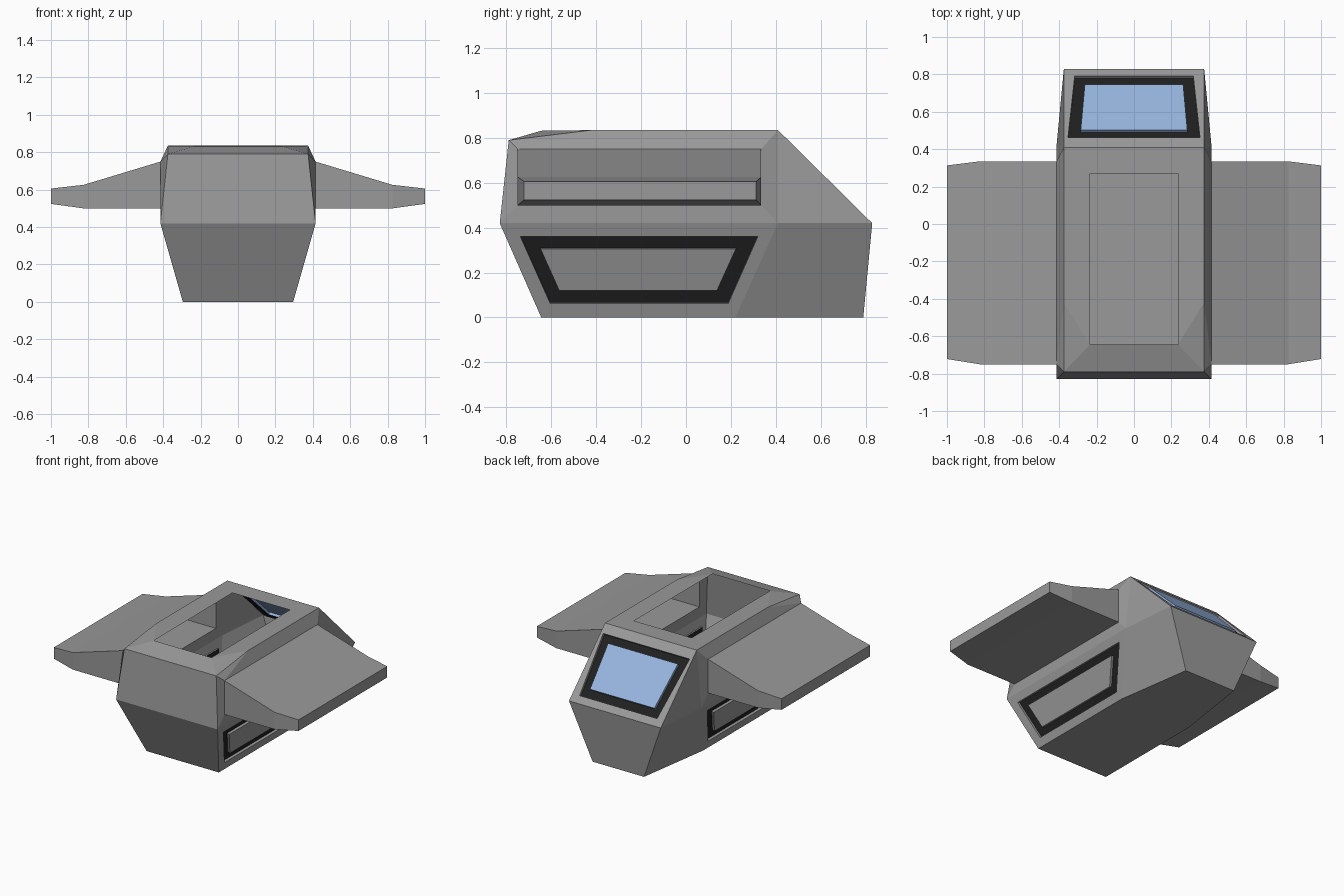
import bpy, bmesh
from mathutils import Vector

if "Cube" in bpy.data.objects:
    bpy.data.objects.remove(bpy.data.objects["Cube"])


def material(name, rgb):
    m = bpy.data.materials.new(name)
    m.diffuse_color = (*rgb, 1)
    m.use_nodes = True
    m.node_tree.nodes["Principled BSDF"].inputs["Base Color"].default_value = m.diffuse_color
    return m


MATS = [material("hull_grey", (0.32, 0.32, 0.32)),
        material("frame_black", (0.014, 0.014, 0.014)),
        material("glass_blue", (0.31, 0.46, 0.74))]
GREY, BLACK, BLUE = 0, 1, 2


class Part:
    """Collects faces for one flat-shaded object."""

    def __init__(self, name):
        self.name, self.bm = name, bmesh.new()

    def face(self, pts, mat=GREY, mirror=False):
        f = self.bm.faces.new([self.bm.verts.new(p) for p in pts])
        f.material_index = mat
        if mirror:
            self.face([(-p[0], p[1], p[2]) for p in reversed(pts)], mat)

    def bridge(self, a, b, mat=GREY, mirror=False):
        n = len(a)
        for i in range(n):
            j = (i + 1) % n
            self.face([a[i], a[j], b[j], b[i]], mat, mirror)

    def finish(self):
        bmesh.ops.remove_doubles(self.bm, verts=self.bm.verts[:], dist=1e-4)
        bmesh.ops.dissolve_degenerate(self.bm, edges=self.bm.edges[:], dist=1e-5)
        me = bpy.data.meshes.new(self.name)
        self.bm.to_mesh(me)
        self.bm.free()
        for m in MATS:
            me.materials.append(m)
        ob = bpy.data.objects.new(self.name, me)
        bpy.context.collection.objects.link(ob)


def flip(p):
    return (-p[0], p[1], p[2])


def window(hull, panel, border, outer, inner, mat, mirror, depth=0.018):
    """Recessed black frame in a hull face, with a panel rising back flush."""
    o = [Vector(p) for p in outer]
    i = [Vector(p) for p in inner]
    d = (o[1] - o[0]).cross(o[3] - o[0]).normalized() * -depth
    sunk_o, sunk_i = [p + d for p in o], [p + d for p in i]
    hull.bridge(border, o, GREY, mirror)
    hull.bridge(o, sunk_o, GREY, mirror)
    hull.bridge(sunk_o, sunk_i, BLACK, mirror)
    panel.bridge(sunk_i, i, mat, mirror)
    panel.face(i, mat, mirror)


# Right-hand hull corners
belt_front, belt_mid, belt_rear = (.415, -.83, .42), (.415, .41, .42), (.375, .83, .42)
roof_front, roof_mid, roof_rear = (.375, -.79, .79), (.375, -.42, .835), (.375, .41, .835)
base_front, base_mid, base_rear = (.295, -.645, 0), (.295, .22, 0), (.21, .79, 0)

hull = Part("hull")
panels = Part("side_window_panels")
glass = Part("rear_window_glass")
wings = Part("wings")

# Nose, tail and underside
hull.face([flip(belt_front), belt_front, roof_front, flip(roof_front)])
hull.face([flip(base_front), base_front, belt_front, flip(belt_front)])
hull.face([base_rear, flip(base_rear), flip(belt_rear), belt_rear])
hull.face([flip(base_front), flip(base_mid), flip(base_rear),
           base_rear, base_mid, base_front])

# Tapered rear flanks
hull.face([base_mid, base_rear, belt_rear, belt_mid], mirror=True)
hull.face([belt_mid, belt_rear, roof_rear], mirror=True)

# Roof rim around the open hatch
hatch_front, hatch_rear = (.235, -.645, .832), (.235, .27, .835)
hull.bridge([flip(roof_front), roof_front, roof_mid, roof_rear,
             flip(roof_rear), flip(roof_mid)],
            [flip(hatch_front), hatch_front, hatch_front, hatch_rear,
             flip(hatch_rear), flip(hatch_front)])


# Upper flanks slope to the hollow wing roots
def wing_section(x, y0, y1, z0, z1):
    return [(x, y0, z0), (x, y1, z0), (x, y1, z1), (x, y0, z1)]


root = wing_section(.415, -.75, .335, .5, .75)
bend = wing_section(.825, -.75, .335, .5, .626)
tip = wing_section(1.0, -.722, .313, .524, .606)
hull.bridge([belt_front, belt_mid, roof_rear, roof_mid, roof_front],
            [root[0], root[1], root[2], root[3], root[3]], mirror=True)

# Wings
wings.bridge(root, bend, mirror=True)
wings.bridge(bend, tip, mirror=True)
wings.face(tip, mirror=True)


# Lower flanks with side windows
def on_flank(y, z):
    return (.295 + .12 * z / .42, y, z)


window(hull, panels, [base_front, base_mid, belt_mid, belt_front],
       [on_flank(*p) for p in ((-.605, .062), (.188, .062), (.32, .36), (-.738, .36))],
       [on_flank(*p) for p in ((-.565, .12), (.138, .12), (.222, .305), (-.648, .305))],
       GREY, True)


# Sloped rear window
def on_slope(x, y):
    return (x, y, .835 - (y - .41) * .415 / .42)


window(hull, glass, [flip(roof_rear), roof_rear, belt_rear, flip(belt_rear)],
       [on_slope(*p) for p in ((-.353, .462), (.353, .462), (.317, .79), (-.317, .79))],
       [on_slope(*p) for p in ((-.285, .502), (.285, .502), (.263, .745), (-.263, .745))],
       BLUE, False)

for part in (hull, panels, glass, wings):
    part.finish()
